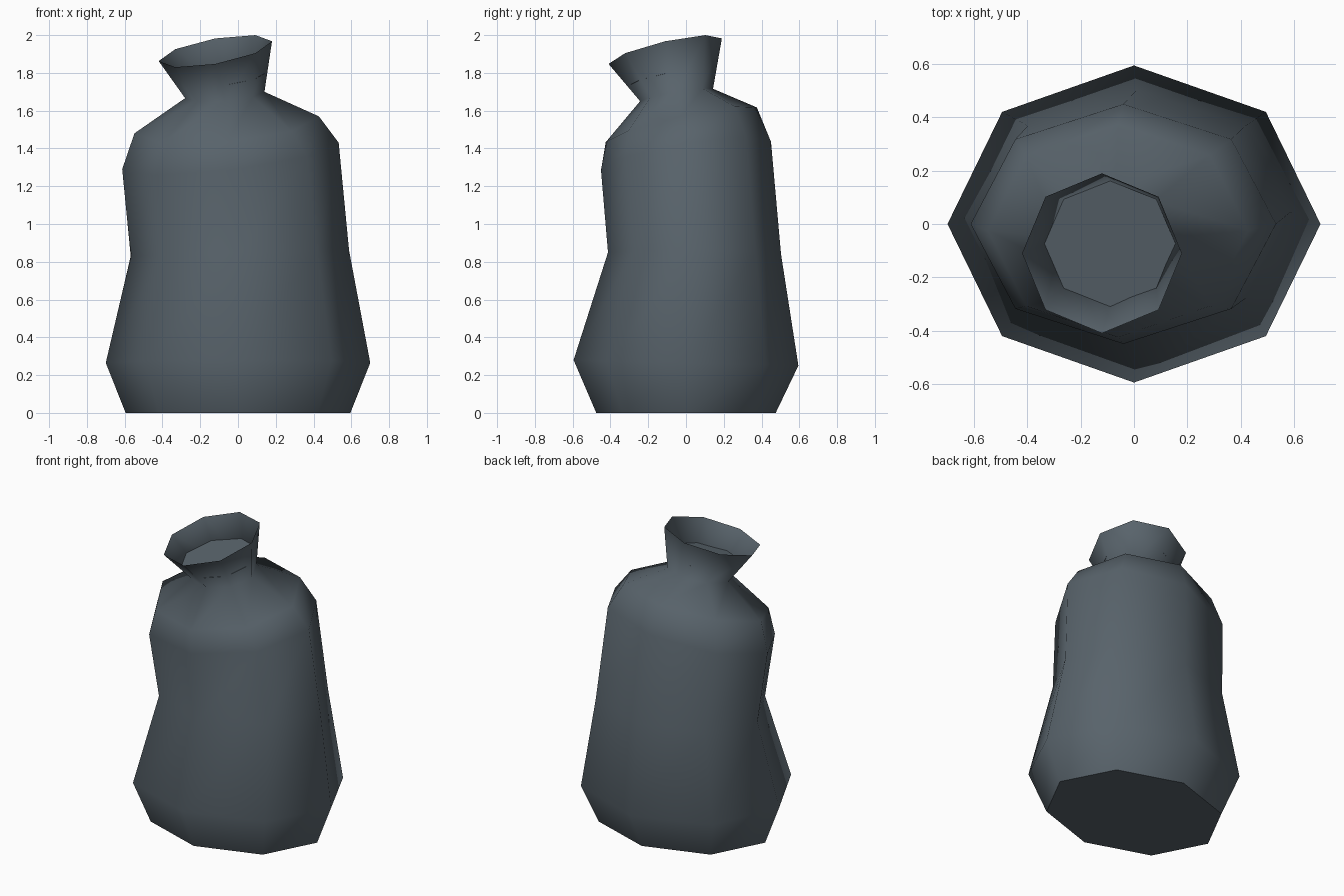
import bpy, bmesh, math

cube = bpy.data.objects.get("Cube")
if cube:
    bpy.data.objects.remove(cube, do_unlink=True)

SIDES = 8
COLOR = (0.098, 0.125, 0.147, 1.0)

slate = bpy.data.materials.new("slate_grey_cloth")
slate.use_nodes = True
slate.diffuse_color = COLOR
bsdf = slate.node_tree.nodes["Principled BSDF"]
bsdf.inputs["Base Color"].default_value = COLOR
bsdf.inputs["Roughness"].default_value = 0.9

# Sack rings: centre x, y, z, radius x, y, tilt along x, y
RINGS = [
    (0, 0, 0, 0.595, 0.475, 0, 0),                       # base
    (0, 0, 0.265, 0.70, 0.595, 0, -0.025),               # belly
    (0.01, 0.045, 0.845, 0.578, 0.458, 0.026, -0.01),    # waist
    (-0.04, 0, 1.36, 0.573, 0.45, 0.122, 0.167),         # chest
    (-0.06, -0.025, 1.525, 0.488, 0.40, 0.092, 0.23),    # shoulder
    (-0.07, -0.05, 1.683, 0.21, 0.193, 0.08, 0.17),      # tied neck
    (-0.12, -0.11, 1.915, 0.30, 0.30, 0.175, 0.225),     # open mouth
]


def add_ring(bm, ring):
    cx, cy, cz, rx, ry, tx, ty = ring
    verts = []
    for i in range(SIDES):
        a = math.tau * i / SIDES
        x, y = rx * math.cos(a), ry * math.sin(a)
        verts.append(bm.verts.new((cx + x, cy + y, cz + tx * x + ty * y)))
    return verts


def finish(bm, name):
    mesh = bpy.data.meshes.new(name)
    bm.to_mesh(mesh)
    bm.free()
    mesh.materials.append(slate)
    obj = bpy.data.objects.new(name, mesh)
    bpy.context.collection.objects.link(obj)
    return obj


# Soft sack skin lofted through the rings, with a crisp flat base
bm = bmesh.new()
loops = [add_ring(bm, r) for r in RINGS]
for low, high in zip(loops, loops[1:]):
    for i in range(SIDES):
        j = (i + 1) % SIDES
        bm.faces.new((low[i], low[j], high[j], high[i])).smooth = True
base = bm.faces.new(loops[0][::-1])
for edge in base.edges:
    edge.smooth = False
finish(bm, "sack_body")

# Cloth closing the throat inside the mouth
t = 0.4
throat = [a + (b - a) * t for a, b in zip(RINGS[-2], RINGS[-1])]
bm = bmesh.new()
bm.faces.new(add_ring(bm, throat))
finish(bm, "throat_fold")
